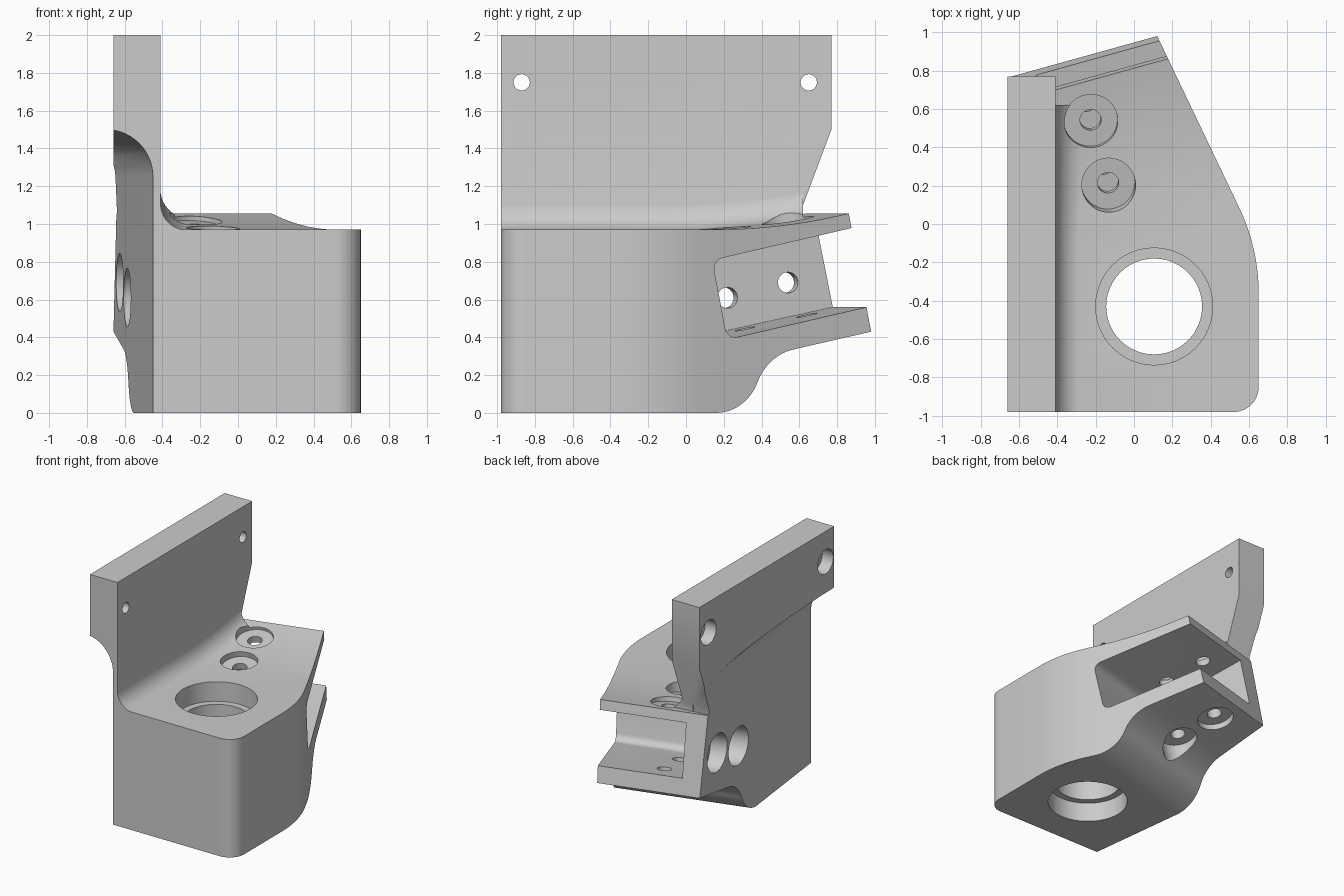
import bpy, bmesh
from math import sin, cos, tan, radians, pi, sqrt
from mathutils import Vector

if "Cube" in bpy.data.objects:
    bpy.data.objects.remove(bpy.data.objects["Cube"])

# Arm frame: turned about z, then pitched upward
YAW, PITCH = radians(15.5), radians(12)
UP = Vector((0, 0, 1))
ACROSS = Vector((cos(YAW), sin(YAW), 0))
ALONG = Vector((-sin(YAW), cos(YAW), 0))
NORMAL = UP * cos(PITCH) - ALONG * sin(PITCH)


def arm(x, s, z):
    return ACROSS * x + ALONG * s + UP * z


def rounded(points, steps=14):
    """Outline from (u, v, radius) corners."""
    out = []
    for i, (u, v, r) in enumerate(points):
        p = Vector((u, v))
        if not r:
            out.append(p)
            continue
        d0 = (Vector(points[i - 1][:2]) - p).normalized()
        d1 = (Vector(points[(i + 1) % len(points)][:2]) - p).normalized()
        half = d0.angle(d1) / 2
        centre = p + (d0 + d1).normalized() * (r / sin(half))
        start = p + d0 * (r / tan(half)) - centre
        end = p + d1 * (r / tan(half)) - centre
        total = start.angle(end)
        for k in range(steps + 1):
            t = k / steps
            out.append(centre + (start * sin((1 - t) * total) + end * sin(t * total)) / sin(total))
    return out


def loft(name, rings):
    """Closed solid through matching rings of points."""
    bm = bmesh.new()
    rows = [[bm.verts.new(p) for p in ring] for ring in rings]
    n = len(rows[0])
    for a, b in zip(rows, rows[1:]):
        for i in range(n):
            bm.faces.new((a[i], a[(i + 1) % n], b[(i + 1) % n], b[i]))
    bm.faces.new(rows[0])
    bm.faces.new(rows[-1])
    bmesh.ops.recalc_face_normals(bm, faces=bm.faces)
    mesh = bpy.data.meshes.new(name)
    bm.to_mesh(mesh)
    bm.free()
    obj = bpy.data.objects.new(name, mesh)
    bpy.context.collection.objects.link(obj)
    return obj


def prism(name, outline, place, shift):
    ring = [place(u, v) for u, v in outline]
    return loft(name, [ring, [p + shift for p in ring]])


def rod(name, start, axis, radius, length):
    side = axis.orthogonal().normalized()
    other = axis.cross(side)
    ring = [start + (side * cos(k * pi / 24) + other * sin(k * pi / 24)) * radius for k in range(48)]
    return loft(name, [ring, [p + axis * length for p in ring]])


def combine(target, tool, operation):
    bpy.context.view_layer.objects.active = target
    mod = target.modifiers.new(operation, 'BOOLEAN')
    mod.operation, mod.solver, mod.object = operation, 'EXACT', tool
    bpy.ops.object.modifier_apply(modifier=mod.name)
    bpy.data.objects.remove(tool)


# Block: side profile of the arm trimmed by the plan outline
side = rounded([(-2, 0, 0), (.188, 0, .26), (.316, .305, .285), (.912, .43, 0),
                (.783, 1.056, 0), (.39, .97, 3.6), (-2, .97, 0)])
bracket = prism("bracket", side, lambda s, z: arm(-1.5, s, z), ACROSS * 3)
plan = rounded([(-.45, -.98, 0), (.65, -.98, .13), (.65, -.127, 1.03), (.016, 1.2, 0), (-.712, 1.2, 0)])
combine(bracket, prism("plan_trim", plan, lambda x, y: Vector((x, y, -.5)), UP * 2), 'INTERSECT')

# Upright mounting plate
plate = [(-.98, .9), (-.98, 2), (.77, 2), (.77, 1.5), (.62, 1.1), (.6, .9)]
combine(bracket, prism("plate", plan and plate, lambda y, z: Vector((-.66, y, z)), Vector((.25, 0, 0))), 'UNION')


# Fillet following the rising top face
def top_height(x, y):
    s = Vector((x, y, 0)).dot(ALONG)
    return .97 + max(0, min(s, .8) + .01) ** 2 / 7.2


def fillet_ring(y, r=.14):
    pts = [(-.5, -.05), (-.5, r), (-.412, r)]
    pts += [(-.41 + r - r * cos(k * pi / 20), r - r * sin(k * pi / 20) - .002) for k in range(1, 11)]
    pts.append((-.41 + r, -.05))
    return [Vector((x, y, top_height(x, y) + z)) for x, z in pts]


combine(bracket, loft("fillet", [fillet_ring(-.98 + 1.6 * k / 16) for k in range(17)]), 'UNION')

# Slanted relief on the outer side, with a rounded top
relief = [(0, -.5), (0, 1.25)]
relief += [(-.25 + .25 * cos(k * pi / 28), 1.25 + .25 * sin(k * pi / 28)) for k in range(1, 15)]
relief += [(-.6, 1.5), (-.6, -.5)]
slant = Vector((-.12, 1, 0))
combine(bracket, prism("side_relief", relief, lambda x, z: Vector((-.45, -.98, z)) + Vector((x, 0, 0)) - slant * .2,
                       slant * 2.5), 'DIFFERENCE')

# Open pocket between the two arm flanges
pocket = rounded([(.081, .389, .06), (1.3, .648, 0), (1.3, 1.085, 0), (-.005, .808, .06)], 8)
combine(bracket, prism("pocket", pocket, lambda s, z: arm(-.284, s, z), ACROSS * 2), 'DIFFERENCE')

# Large stepped bore
for z, r, length in ((-.2, .25, 1.5), (.81, .305, .5), (-.2, .305, .36)):
    combine(bracket, rod("bore", Vector((.105, -.43, z)), UP, r, length), 'DIFFERENCE')

# Bolt holes through both flanges, spot-faced above and below
for s in (.255, .595):
    roof = arm(-.073, s, .98 + tan(PITCH) * (s - .804))
    for start, r, length in ((-1, .055, 1.4), (.055, .14, .35), (-1, .14, .49)):
        combine(bracket, rod("bolt_hole", roof + NORMAL * start, NORMAL, r, length), 'DIFFERENCE')

# Counterbored holes through the arm web
for s, z in ((.307, .61), (.639, .69)):
    wall = arm(-.284, s, z)
    for start, r, length in ((-.6, .055, .7), (-.6, .155, .52)):
        combine(bracket, rod("web_hole", wall + ACROSS * start, ACROSS, r, length), 'DIFFERENCE')

# Counterbored holes in the upright plate
for y in (-.87, .65):
    for r, length in ((.043, .5), (.1, .24)):
        combine(bracket, rod("plate_hole", Vector((-.8, y, 1.75)), Vector((1, 0, 0)), r, length), 'DIFFERENCE')

# Single grey finish
grey = bpy.data.materials.new("plain_grey")
grey.use_nodes = True
colour = (.6, .6, .6, 1)
grey.diffuse_color = colour
grey.node_tree.nodes["Principled BSDF"].inputs["Base Color"].default_value = colour
bracket.data.materials.clear()
bracket.data.materials.append(grey)
for face in bracket.data.polygons:
    face.material_index = 0
bpy.ops.object.select_all(action='DESELECT')
bracket.select_set(True)
bpy.context.view_layer.objects.active = bracket
bpy.ops.object.shade_smooth_by_angle(angle=radians(25))
